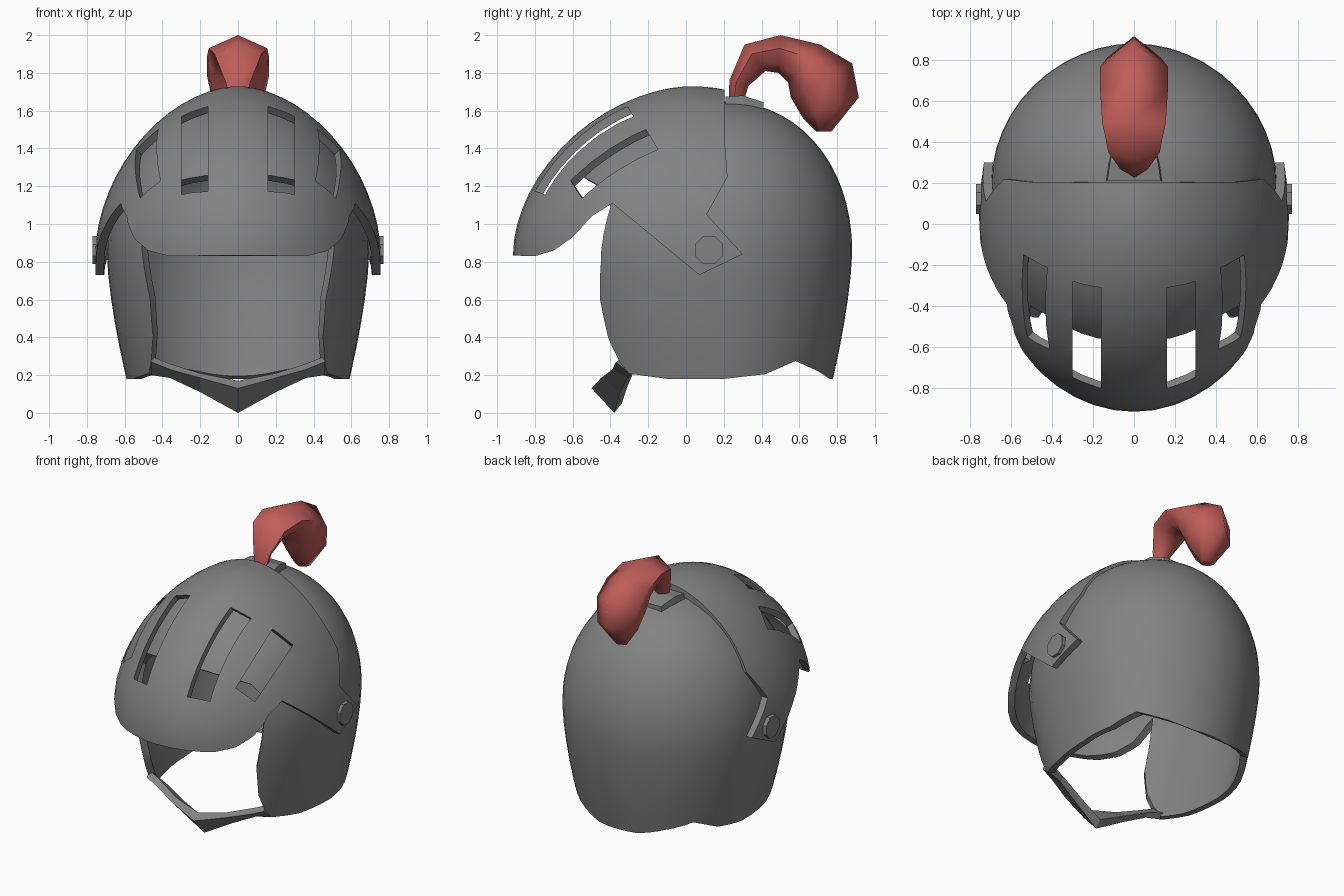
import bpy, bmesh, math

if "Cube" in bpy.data.objects:
    bpy.data.objects.remove(bpy.data.objects["Cube"])

ZC = 0.85  # height of the widest ring of both domes


def material(name, rgb):
    m = bpy.data.materials.new(name)
    m.diffuse_color = (*rgb, 1)
    m.use_nodes = True
    m.node_tree.nodes["Principled BSDF"].inputs["Base Color"].default_value = m.diffuse_color
    return m


STEEL = material("steel grey", (0.225, 0.225, 0.225))
RED = material("plume red", (0.52, 0.11, 0.10))


def loft(name, rings, mat=STEEL):
    """Closed solid through rings of equal point count."""
    bm = bmesh.new()
    vs = [[bm.verts.new(p) for p in r] for r in rings]
    n = len(rings[0])
    for a, b in zip(vs, vs[1:]):
        for i in range(n):
            j = (i + 1) % n
            bm.faces.new((a[i], a[j], b[j], b[i]))
    bm.faces.new(vs[0][::-1])
    bm.faces.new(vs[-1])
    bmesh.ops.recalc_face_normals(bm, faces=bm.faces)
    me = bpy.data.meshes.new(name)
    bm.to_mesh(me)
    bm.free()
    me.materials.append(mat)
    ob = bpy.data.objects.new(name, me)
    bpy.context.collection.objects.link(ob)
    return ob


def side_prism(name, pts, w=1.2):
    return loft(name, [[(x, y, z) for y, z in pts] for x in (-w, w)])


def spow(v, e):
    return math.copysign(abs(v) ** e, v)


def dome(name, a, front, back, h, cy, pf, pb, q, taper, t=0.0, base=0.1):
    """Super-ellipsoid dome above ZC, tapering skirt below; t shrinks it."""
    levels = []
    for k in range(6):
        z = base + (ZC - base) * k / 6
        levels.append((z, 1 - taper * ((ZC - z) / 0.67) ** 1.5))
    for k in range(16):
        f = math.pi / 2 * k / 15.4
        levels.append((ZC + (h - t) * math.sin(f) ** (2 / q), math.cos(f) ** (2 / q)))
    rings = []
    for z, s in levels:
        ring = []
        for i in range(48):
            g = 2 * math.pi * i / 48
            p, b = (pb, back) if i <= 24 else (pf, front)
            c, d = spow(math.cos(g), 2 / p), spow(math.sin(g), 2 / p)
            ring.append((s * (a - t) * c, cy + s * (b - t) * d, z))
        rings.append(ring)
    return loft(name, rings)


def boolean(ob, cutter, op="DIFFERENCE"):
    m = ob.modifiers.new("cut", "BOOLEAN")
    m.operation, m.object, m.solver = op, cutter, "EXACT"
    bpy.context.view_layer.objects.active = ob
    bpy.ops.object.modifier_apply(modifier=m.name)
    bpy.data.objects.remove(cutter)


def smooth(ob, deg=30):
    bpy.ops.object.select_all(action="DESELECT")
    ob.select_set(True)
    bpy.context.view_layer.objects.active = ob
    bpy.ops.object.shade_smooth_by_angle(angle=math.radians(deg))


# Helmet shell: hollow dome with lower rim profile and face opening
args = (0.695, 0.89, 0.68, 0.80, 0.2, 2.2, 1.95, 2.1, 0.15)
shell = dome("helmet_shell", *args)
boolean(shell, dome("shell_hollow", *args, t=0.05, base=0.0))
rim = [(-1, 0.21), (-0.32, 0.21), (-0.1, 0.18), (0.2, 0.18), (0.42, 0.205), (0.58, 0.275),
       (0.7, 0.22), (0.76, 0.18), (1.2, 0.18), (1.2, 2), (-1, 2)]
boolean(shell, side_prism("rim_profile", rim), "INTERSECT")
half = [(0.18, 1.20), (0.43, 1.21), (0.56, 1.13), (0.515, 0.8), (0.475, 0.6),
        (0.49, 0.37), (0.55, 0.18), (0.63, 0.02), (0.63, -0.6)]
opening = half + [(-x, z) for x, z in reversed(half)]
cone = [[(x * s, 0.23 - 0.7 * s, 0.75 + (z - 0.75) * s) for x, z in opening]
        for s in (1.7, 0.02)]
boolean(shell, loft("face_opening", cone))
smooth(shell)

# Visor: larger hollow dome trimmed to its side profile
args = (0.755, 0.945, 1.1, 0.88, 0.03, 2.0, 2.0, 1.8, 0.0)
visor = dome("visor", *args, base=0.5)
boolean(visor, dome("visor_hollow", *args, t=0.045, base=0.4))
outline = [(0.2, 2), (0.205, 1.44), (0.22, 1.25), (0.11, 1.05), (0.30, 0.84), (0.07, 0.73),
           (-0.39, 1.11), (-0.5, 1.04), (-0.6, 0.93), (-0.7, 0.86), (-0.8, 0.83),
           (-1.2, 0.84), (-1.2, 2)]
boolean(visor, side_prism("visor_profile", outline), "INTERSECT")

# Four breathing slits, cut along the local outward direction
slits = [
    ([(0.16, -0.29, 1.60), (0.30, -0.28, 1.57), (0.30, -0.75, 1.16), (0.16, -0.79, 1.16)],
     (0, -0.2, 0.22)),
    ([(0.43, -0.22, 1.51), (0.56, -0.17, 1.42), (0.54, -0.57, 1.16), (0.42, -0.62, 1.24)],
     (0.16, -0.15, 0.18)),
]
for s in (1, -1):
    for pts, d in slits:
        boolean(visor, loft("slit_cutter", [
            [(s * (p[0] + k * d[0]), p[1] + k * d[1], p[2] + k * d[2]) for p in pts]
            for k in (-0.7, 1)]))
smooth(visor)

# Octagonal hinge rivets
for s, side in ((1, "right"), (-1, "left")):
    loft("hinge_rivet_" + side, [
        [(s * x, 0.122 + r * math.cos(math.pi / 4 * (i + 0.5)),
          0.862 + r * math.sin(math.pi / 4 * (i + 0.5))) for i in range(8)]
        for x, r in ((0.70, 0.08), (0.77, 0.08))])

# Pointed chin guard: a bent bar with four-sided sections (y, z)
chin = [
    (0.46, [(-0.29, 0.20), (-0.37, 0.27), (-0.33, 0.30), (-0.25, 0.23)]),
    (0.36, [(-0.31, 0.185), (-0.39, 0.23), (-0.35, 0.26), (-0.28, 0.21)]),
    (0.20, [(-0.35, 0.11), (-0.45, 0.185), (-0.41, 0.21), (-0.31, 0.14)]),
    (0.00, [(-0.38, 0.00), (-0.50, 0.13), (-0.45, 0.17), (-0.34, 0.05)]),
]
sections = chin + [(-x, p) for x, p in reversed(chin[:-1])]
loft("chin_guard", [[(x, y, z) for y, z in p] for x, p in sections])

# Plume holder block on the crown
loft("plume_holder", [
    [(-w, y, z0), (w, y, z0), (w * 0.9, y, z1), (-w * 0.9, y, z1)]
    for y, z0, z1, w in ((0.21, 1.57, 1.675, 0.145), (0.30, 1.57, 1.68, 0.13),
                         (0.41, 1.555, 1.645, 0.10))])

# Plume: curled loft, each section from outer ridge to inner ridge
plume = [
    ((0.225, 1.64), (0.30, 1.63), 0.04), ((0.23, 1.76), (0.33, 1.73), 0.065),
    ((0.31, 1.95), (0.42, 1.81), 0.125), ((0.50, 2.00), (0.49, 1.80), 0.155),
    ((0.71, 1.95), (0.54, 1.75), 0.165), ((0.88, 1.85), (0.555, 1.67), 0.165),
    ((0.915, 1.67), (0.62, 1.56), 0.13), ((0.77, 1.49), (0.69, 1.49), 0.05),
]
shape = [(0, 0), (1, 0.35), (0.75, 0.78), (0, 1), (-0.75, 0.78), (-1, 0.35)]
smooth(loft("plume", [
    [(w * u, o[0] + (i[0] - o[0]) * v, o[1] + (i[1] - o[1]) * v) for u, v in shape]
    for o, i, w in plume], RED), 75)
